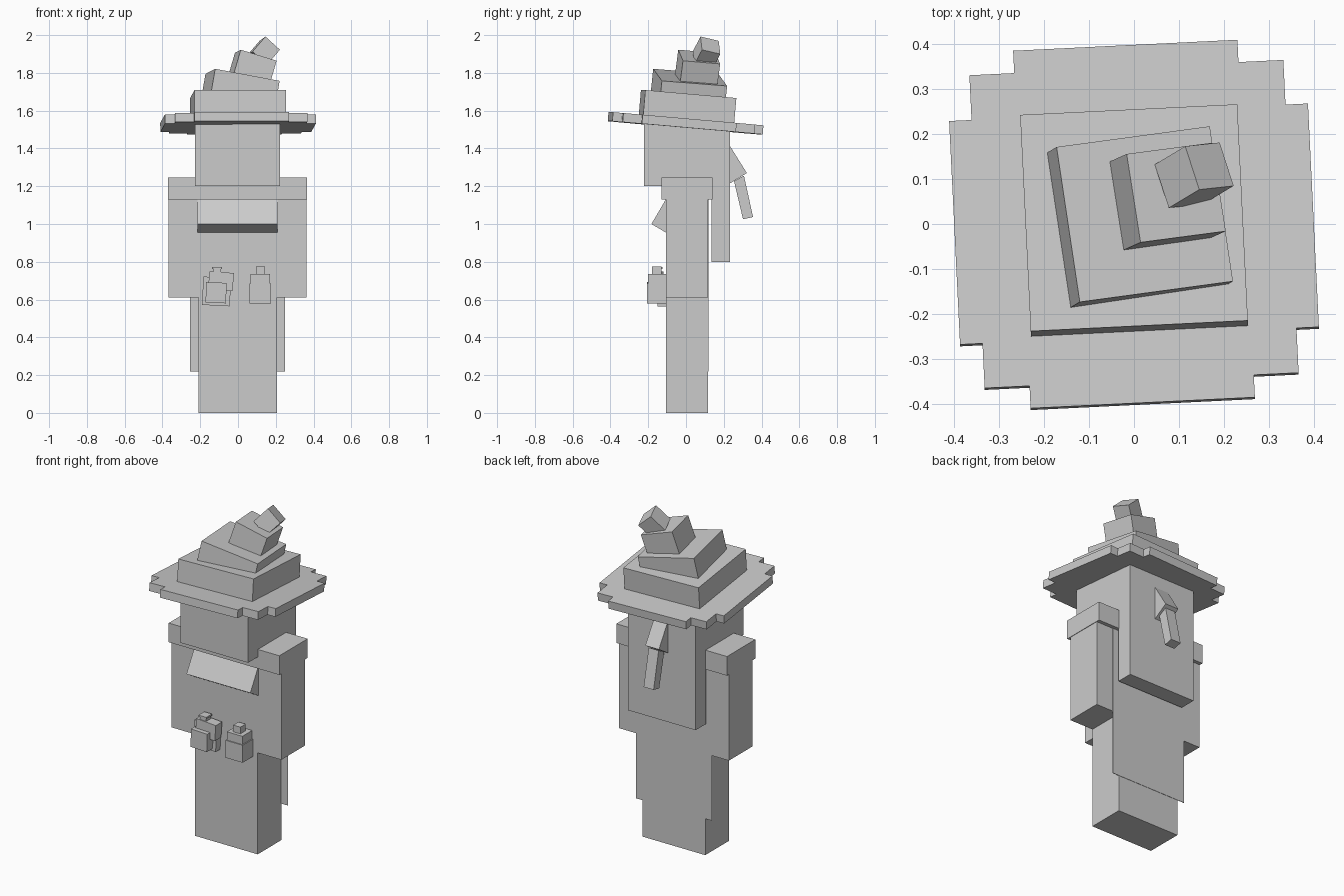
import bpy, bmesh, math
from mathutils import Matrix, Vector, Euler

cube = bpy.data.objects.get("Cube")
if cube:
    bpy.data.objects.remove(cube, do_unlink=True)

GREY = (0.6, 0.6, 0.6, 1.0)
mat = bpy.data.materials.new("plain grey")
mat.use_nodes = True
mat.diffuse_color = GREY
mat.node_tree.nodes["Principled BSDF"].inputs["Base Color"].default_value = GREY


def finish(name, bm):
    bmesh.ops.recalc_face_normals(bm, faces=bm.faces)
    mesh = bpy.data.meshes.new(name)
    bm.to_mesh(mesh)
    bm.free()
    mesh.materials.append(mat)
    ob = bpy.data.objects.new(name, mesh)
    bpy.context.collection.objects.link(ob)
    return ob


def box(name, x, y, z, roll=0):
    """Box from (min, max) ranges, optionally rolled about the y axis."""
    size = [b - a for a, b in (x, y, z)]
    mid = Vector([(a + b) / 2 for a, b in (x, y, z)])
    bm = bmesh.new()
    bmesh.ops.create_cube(bm, size=1, matrix=Matrix.Translation(mid)
                          @ Matrix.Rotation(math.radians(roll), 4, 'Y')
                          @ Matrix.Diagonal((*size, 1)))
    return finish(name, bm)


def prism(name, pts, depth, to_world):
    """Extrude a closed 2D outline by a vector; to_world places each point."""
    bm = bmesh.new()
    face = bm.faces.new([bm.verts.new(to_world(p)) for p in pts])
    ext = bmesh.ops.extrude_face_region(bm, geom=[face])
    verts = [v for v in ext["geom"] if isinstance(v, bmesh.types.BMVert)]
    bmesh.ops.translate(bm, verts=verts, vec=depth)
    return finish(name, bm)


def side_prism(name, pts, x0, x1):
    """Side outline of (y, z) points extruded along x."""
    return prism(name, pts, (x1 - x0, 0, 0), lambda p: (x0, p[0], p[1]))


def hat_tier(name, top, size, height, rot):
    """Square block hung below the centre of its tilted top face."""
    bm = bmesh.new()
    bmesh.ops.create_cube(bm, size=1, matrix=Matrix.Translation(top) @ rot
                          @ Matrix.Translation((0, 0, -height / 2))
                          @ Matrix.Diagonal((size, size, height, 1)))
    return finish(name, bm)


def tilt(x, y, z):
    return Euler([math.radians(a) for a in (x, y, z)]).to_matrix().to_4x4()


# Body
BODY_Y = (-0.107, 0.117)
box("robe", (-0.21, 0.206), BODY_Y, (0, 1.2))
box("cape", (-0.255, 0.25), (0.116, 0.119), (0.22, 1.2))
for side, xs in (("left", (0.206, 0.363)), ("right", (-0.367, -0.21))):
    box(side + "_arm", xs, BODY_Y, (0.61, 1.2))
box("shoulders", (-0.37, 0.366), (-0.13, 0.139), (1.13, 1.245))
side_prism("chest_flap", [(-0.1, 1.13), (-0.107, 1.13), (-0.183, 1.0),
                          (-0.107, 0.955), (-0.1, 0.955)], -0.215, 0.21)

# Head and hair
box("head", (-0.227, 0.223), (-0.222, 0.23), (1.2, 1.54))
box("long_hair", (-0.227, 0.223), (0.135, 0.233), (0.8, 1.54))
side_prism("hair_knot", [(0.225, 1.415), (0.233, 1.412), (0.322, 1.27),
                         (0.233, 1.215), (0.225, 1.215)], -0.045, 0.045)
side_prism("hair_tail", [(0.254, 1.228), (0.307, 1.255), (0.355, 1.037),
                         (0.302, 1.025)], -0.033, 0.033)

# Bottles on the belt
box("left_bottle_base", (0.06, 0.175), (-0.206, -0.1), (0.58, 0.685))
box("left_bottle_top", (0.066, 0.169), (-0.2, -0.1), (0.68, 0.735))
box("left_bottle_neck", (0.094, 0.142), (-0.18, -0.13), (0.73, 0.775))
box("right_bottle", (-0.17, -0.062), (-0.206, -0.15), (0.582, 0.69), 2)
box("right_bottle_rear", (-0.187, -0.04), (-0.15, -0.1), (0.568, 0.718), 3)
box("right_bottle_upper", (-0.155, -0.025), (-0.18, -0.12), (0.65, 0.745), 4)
box("right_bottle_neck", (-0.13, -0.09), (-0.175, -0.13), (0.735, 0.765))
box("right_bottle_stopper", (-0.137, -0.085), (-0.18, -0.125), (0.763, 0.773))

# Hat brim with stepped corners
quarter = [(0.4, 0.25), (0.35, 0.25), (0.35, 0.35), (0.25, 0.35), (0.25, 0.4)]
outline = []
for x_sign, y_sign in ((1, 1), (-1, 1), (-1, -1), (1, -1)):
    corner = [(x * x_sign, y * y_sign) for x, y in quarter]
    outline += corner if x_sign * y_sign > 0 else corner[::-1]
brim_rot = tilt(-5, 0, 2.8)
brim = prism("hat_brim", outline, (0, 0, 0.048), lambda p: (*p, -0.048))
brim.data.transform(Matrix.Translation((0, 0, 1.557)) @ brim_rot)

# Crooked stack of hat tiers
hat_tier("hat_base", (0, 0.014, 1.688), 0.484, 0.15, brim_rot)
hat_tier("hat_middle", (0.024, 0.022, 1.776), 0.35, 0.14, tilt(-4.5, 10.5, 7.7))
hat_tier("hat_upper", (0.094, 0.07, 1.885), 0.2, 0.135, tilt(-5, 17, 7.5))
up = Vector((0.6, 0.36, 0.7)).normalized()
across = Vector((0.77, 0.1, -0.63))
across = (across - up * across.dot(up)).normalized()
tip_rot = Matrix((across, up.cross(across), up)).transposed().to_4x4()
hat_tier("hat_tip", (0.168, 0.129, 1.946), 0.104, 0.112, tip_rot)
